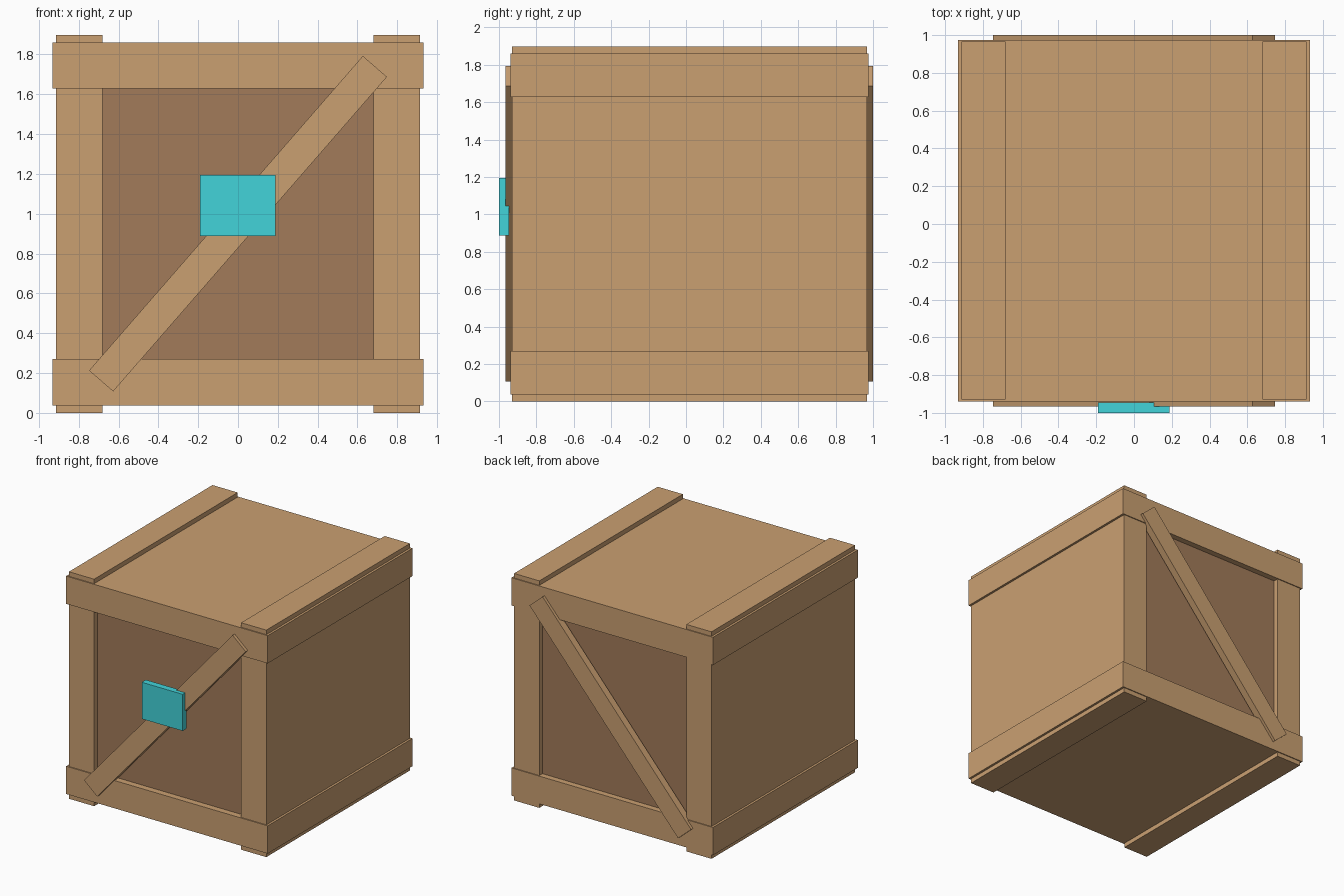
import bpy
from math import atan2

if "Cube" in bpy.data.objects:
    bpy.data.objects.remove(bpy.data.objects["Cube"])


def material(name, rgb):
    m = bpy.data.materials.new(name)
    m.diffuse_color = (*rgb, 1)
    m.use_nodes = True
    m.node_tree.nodes["Principled BSDF"].inputs["Base Color"].default_value = m.diffuse_color
    return m


WOOD = material("wood", (0.592, 0.35, 0.167))
DARK = material("dark_wood", (0.362, 0.199, 0.102))
TEAL = material("teal", (0.055, 0.656, 0.703))


def box(name, x, y, z, mat, angle=0):
    """Box from (min, max) ranges, optionally turned about the y axis."""
    bpy.ops.mesh.primitive_cube_add(
        size=1, location=[(a + b) / 2 for a, b in (x, y, z)], rotation=(0, -angle, 0))
    ob = bpy.context.object
    ob.name = name
    ob.scale = [b - a for a, b in (x, y, z)]
    ob.data.materials.append(mat)
    return ob


# Recessed core whose ends show as dark panels
box("inner_panel", (-0.7, 0.7), (-0.885, 0.925), (0.25, 1.65), DARK)

# Side slabs stand proud of the top and bottom
for side, x in (("left", (-0.913, -0.68)), ("right", (0.68, 0.913))):
    box(side + "_side", x, (-0.93, 0.967), (0, 1.898), WOOD)

# Top and bottom slabs stand proud of the sides
for name, z in (("bottom_slab", (0.038, 0.27)), ("top_slab", (1.628, 1.86))):
    box(name, (-0.932, 0.932), (-0.939, 0.975), z, WOOD)

# Diagonal braces on front and back
tilt = atan2(1.58, 1.375)
for name, y in (("front_brace", (-0.966, -0.905)), ("back_brace", (0.939, 1.0))):
    box(name, (-1.047, 1.047), y, (0.87, 1.03), WOOD, tilt)

# Plate on the front brace
box("front_plate", (-0.19, 0.188), (-1.0, -0.946), (0.888, 1.194), TEAL)
